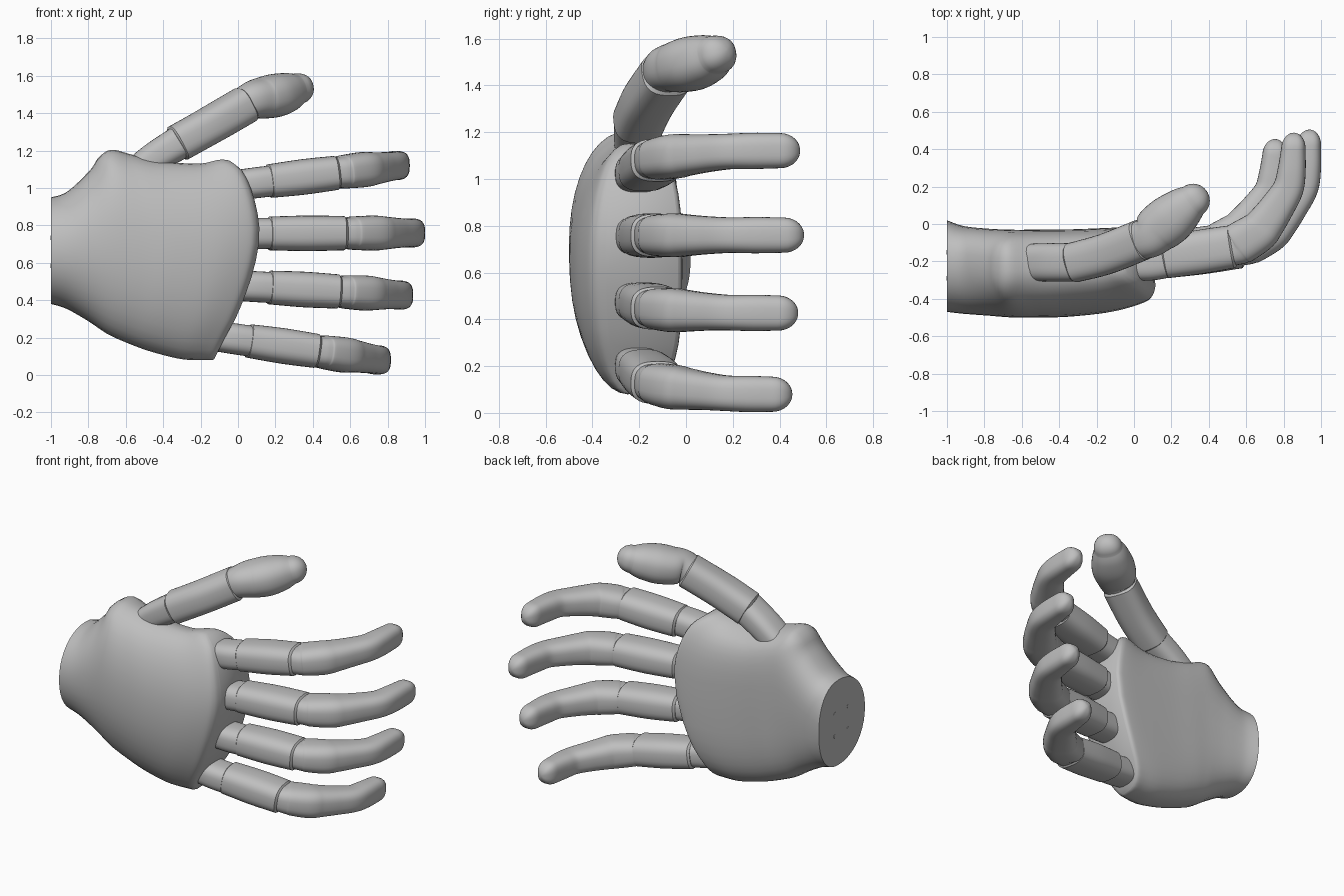
import bpy, bmesh, math
from mathutils import Vector

cube = bpy.data.objects.get("Cube")
if cube:
    bpy.data.objects.remove(cube)

grey = bpy.data.materials.new("plain grey")
grey.use_nodes = True
grey.diffuse_color = (0.52, 0.52, 0.52, 1)
grey.node_tree.nodes["Principled BSDF"].inputs["Base Color"].default_value = (0.52, 0.52, 0.52, 1)

SIDES = 40


def spline(rows, steps):
    """Catmull-Rom interpolation through rows of numbers."""
    out = []
    for i in range(len(rows) - 1):
        b, c = rows[i], rows[i + 1]
        a = rows[i - 1] if i else b
        d = rows[i + 2] if i + 2 < len(rows) else c
        for k in range(steps):
            t = k / steps
            out.append([q + t / 2 * (r - p + t * (2 * p - 5 * q + 4 * r - s + t * (3 * (q - r) + s - p)))
                        for p, q, r, s in zip(a, b, c, d)])
    return out + [list(rows[-1])]


def power(v, e):
    return math.copysign(abs(v) ** (2 / e), v)


def loft(name, rings, angle=35):
    """Skin a list of rings and close both ends with strips."""
    bm = bmesh.new()
    loops = [[bm.verts.new(p) for p in ring] for ring in rings]
    n = SIDES
    for a, b in zip(loops, loops[1:]):
        for i in range(n):
            j = (i + 1) % n
            bm.faces.new((a[i], a[j], b[j], b[i]))
    for lp in (loops[0], loops[-1]):
        for i in range(n // 2):
            strip = [lp[i], lp[i + 1], lp[n - i - 1], lp[(n - i) % n]]
            bm.faces.new(list(dict.fromkeys(strip)))
    bmesh.ops.recalc_face_normals(bm, faces=bm.faces)
    mesh = bpy.data.meshes.new(name)
    bm.to_mesh(mesh)
    bm.free()
    mesh.materials.append(grey)
    obj = bpy.data.objects.new(name, mesh)
    bpy.context.collection.objects.link(obj)
    bpy.ops.object.select_all(action='DESELECT')
    obj.select_set(True)
    bpy.context.view_layer.objects.active = obj
    bpy.ops.object.shade_smooth_by_angle(angle=math.radians(angle))


def limb(name, knots, dome=0.0, bevel=0.012, e=2.8):
    """Sweep a rounded section along knots of (x, y, z, width, thickness)."""
    rows = spline(knots, 6)
    pts = [Vector(r[:3]) for r in rows]
    rings = []

    def ring(centre, t, w, d):
        side = (Vector((0, 0, 1)) - t * t.z).normalized()
        deep = t.cross(side)
        angles = [math.tau * i / SIDES for i in range(SIDES)]
        rings.append([centre + side * (w / 2 * power(math.cos(a), e))
                      + deep * (d / 2 * power(math.sin(a), e)) for a in angles])

    for i, r in enumerate(rows):
        t = (pts[min(i + 1, len(pts) - 1)] - pts[max(i - 1, 0)]).normalized()
        if i == 0:
            ring(pts[0] - t * bevel, t, r[3] - 2 * bevel, r[4] - 2 * bevel)
        ring(pts[i], t, r[3], r[4])
    length = dome or bevel
    for k in range(1, 8 if dome else 2):
        a = k / 7.3 * math.pi / 2
        f = math.cos(a) if dome else 1 - 2 * bevel / r[3]
        ring(pts[-1] + t * length * (math.sin(a) if dome else 1), t, r[3] * f, r[4] * f)
    loft(name, rings)


# Palm: rings from the wrist to the curved knuckle edge
EDGE = [(0.08, -0.13), (0.2, -0.07), (0.33, 0.0), (0.55, 0.08), (0.75, 0.115),
        (0.93, 0.09), (1.08, 0.03), (1.15, -0.05)]
edge_curve = spline(EDGE, 8)


def edge(z):
    z = min(max(z, EDGE[0][0]), EDGE[-1][0])
    for (za, xa), (zb, xb) in zip(edge_curve, edge_curve[1:]):
        if z <= zb:
            return xa + (xb - xa) * (z - za) / (zb - za)
    return EDGE[-1][1]


# position, bottom, top, dorsal y, palmar y, y of the widest line
stations = [(0, .38, .95, -.47, .02, -.19), (.08, .355, .98, -.48, -.01, -.2), (.2, .29, 1.09, -.49, -.02, -.23),
            (.32, .22, 1.2, -.5, -.02, -.25), (.45, .17, 1.18, -.5, -.015, -.25),
            (.6, .125, 1.145, -.495, -.015, -.25), (.8, .085, 1.13, -.47, -.015, -.25),
            (.94, .08, 1.15, -.425, -.015, -.25), (.985, .08, 1.15, -.39, -.02, -.25),
            (1, .085, 1.145, -.34, -.035, -.25)]
rings = []
for s, low, high, front, back, mid in spline(stations, 6):
    ring = []
    for i in range(SIDES):
        a = math.tau * i / SIDES
        c, d = math.cos(a), math.sin(a)
        palmar = d > 0
        e = 2.1 + ((0.2 + 0.8 * min(1, s * 3)) if palmar else 0)
        z = (low + high) / 2 + (high - low) / 2 * power(c, e)
        y = mid + power(d, e) * ((back - mid) if palmar else (mid - front))
        x = -1 + s * (edge(z) + 1)
        if palmar:
            # shallow hollow in the palm and a scoop beside the thumb
            y -= 0.015 * d ** 4 * math.sin(math.pi * s) ** 2
            if c > 0:
                z -= 0.03 * c * min(1, d * 3) * max(0, math.sin(math.pi * min(1, s * 1.6 - .55)))
        ring.append((x, y, z))
    rings.append(ring)
loft("palm", rings, 40)

# Four small screw studs on the wrist face
for i, (dy, dz) in enumerate([(-1, -1), (-1, 1), (1, -1), (1, 1)]):
    bpy.ops.mesh.primitive_cylinder_add(vertices=12, radius=0.012, depth=0.006,
                                        location=(-0.999, -0.22 + dy * 0.07, 0.66 + dz * 0.075),
                                        rotation=(0, math.pi / 2, 0))
    bpy.context.object.name = f"wrist_stud_{i + 1}"
    bpy.context.object.data.materials.append(grey)

# Finger pieces: (along, y, width, thickness)
STUB = [(-.24, -.205, .16, .19), (-.1, -.2, .165, .205), (.02, -.185, .165, .2)]
PROXIMAL = [(.0, -.18, .18, .22), (.2, -.15, .19, .235), (.395, -.122, .183, .23)]
DISTAL = [(.35, -.13, .165, .2), (.415, -.118, .165, .205), (.445, -.103, .178, .228), (.55, -.045, .187, .22),
          (.6, .005, .177, .205), (.665, .09, .162, .185), (.733, .195, .152, .165), (.755, .3, .155, .15),
          (.765, .42, .15, .13)]

# name, start x, start z, tip x, tip z, tip y
FINGERS = [("index", .17, 1.037, .91, 1.125, .48), ("middle", .17, .757, 1.0, .76, .5),
           ("ring", .17, .468, .93, .425, .47), ("little", .06, .182, .81, .075, .44)]
for name, x0, z0, x1, z1, reach in FINGERS:
    scale = (x1 - x0) / 0.83
    for piece, profile, dome in (("knuckle", STUB, 0), ("lower", PROXIMAL, 0), ("tip", DISTAL, .085)):
        knots = [(x0 + u * scale, y * (reach / .5 if y > 0 else 1), z0 + (z1 - z0) * u / .8, w, d)
                 for u, y, w, d in profile]
        limb(f"{name}_finger_{piece}", knots, dome)

# Thumb
limb("thumb_base", [(-.54, -.205, 1.09, .16, .2), (-.44, -.205, 1.165, .17, .205), (-.31, -.205, 1.245, .18, .205)])
limb("thumb_lower", [(-.32, -.205, 1.24, .2, .215), (-.15, -.16, 1.335, .2, .22), (.04, -.085, 1.445, .2, .22)])
limb("thumb_tip", [(.02, -.09, 1.44, .18, .2), (.08, -.07, 1.47, .2, .225), (.13, -.025, 1.48, .22, .26),
                   (.2, .03, 1.495, .23, .265), (.27, .09, 1.515, .205, .225), (.315, .125, 1.53, .165, .18)],
     .09, e=2.3)
